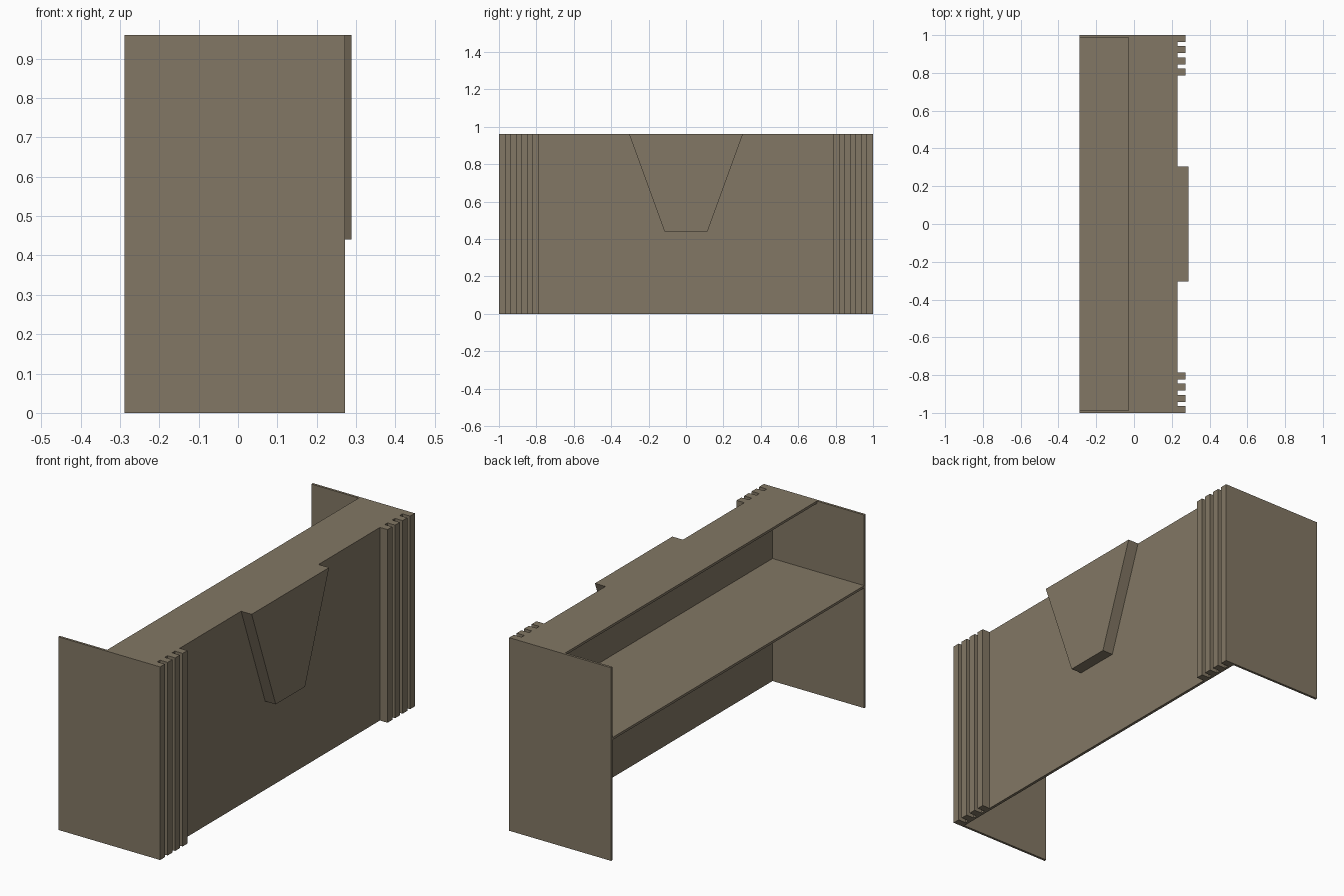
import bpy, bmesh

if "Cube" in bpy.data.objects:
    bpy.data.objects.remove(bpy.data.objects["Cube"])

# One flat colour for the whole desk
wood = bpy.data.materials.new("taupe_wood")
wood.diffuse_color = (0.225, 0.186, 0.128, 1)
wood.use_nodes = True
wood.node_tree.nodes["Principled BSDF"].inputs["Base Color"].default_value = wood.diffuse_color

X0, XF, XS, XP = -0.288, 0.23, 0.272, 0.288   # back, front face, slat face, plaque face
H, T = 0.96, 0.012                            # height, board thickness


def prism(name, profile, x0, x1):
    """Extrude a (y, z) profile along x."""
    bm = bmesh.new()
    face = bm.faces.new([bm.verts.new((x0, y, z)) for y, z in profile])
    ext = bmesh.ops.extrude_face_region(bm, geom=[face])
    moved = [g for g in ext["geom"] if isinstance(g, bmesh.types.BMVert)]
    bmesh.ops.translate(bm, verts=moved, vec=(x1 - x0, 0, 0))
    bmesh.ops.recalc_face_normals(bm, faces=bm.faces)
    mesh = bpy.data.meshes.new(name)
    bm.to_mesh(mesh)
    bm.free()
    mesh.materials.append(wood)
    obj = bpy.data.objects.new(name, mesh)
    bpy.context.collection.objects.link(obj)
    return obj


def board(name, x0, x1, y0, y1, z0, z1):
    return prism(name, [(y0, z0), (y1, z0), (y1, z1), (y0, z1)], x0, x1)


inner = 1 - T

# Front panel, counter top and work shelf between the side panels
board("front_panel", XF - 0.014, XF, -inner, inner, 0, H - T)
board("counter_top", -0.028, XF, -inner, inner, H - T, H)
board("work_shelf", X0, XF - 0.014, -inner, inner, 0.597, 0.609)

# Side panels and the four vertical slats at each end
for side, s in (("left", -1), ("right", 1)):
    ys = sorted((s * inner, s))
    board(f"side_panel_{side}", X0, XF, *ys, 0, H)
    for i in range(4):
        outer = 1 - i * 0.0588
        ys = sorted((s * outer, s * (outer - 0.037)))
        board(f"slat_{side}_{i + 1}", XF, XS, *ys, 0, H)

# Tapered plaque on the front
prism("front_plaque", [(-0.115, 0.44), (0.115, 0.44), (0.304, H), (-0.304, H)], XF, XP)
